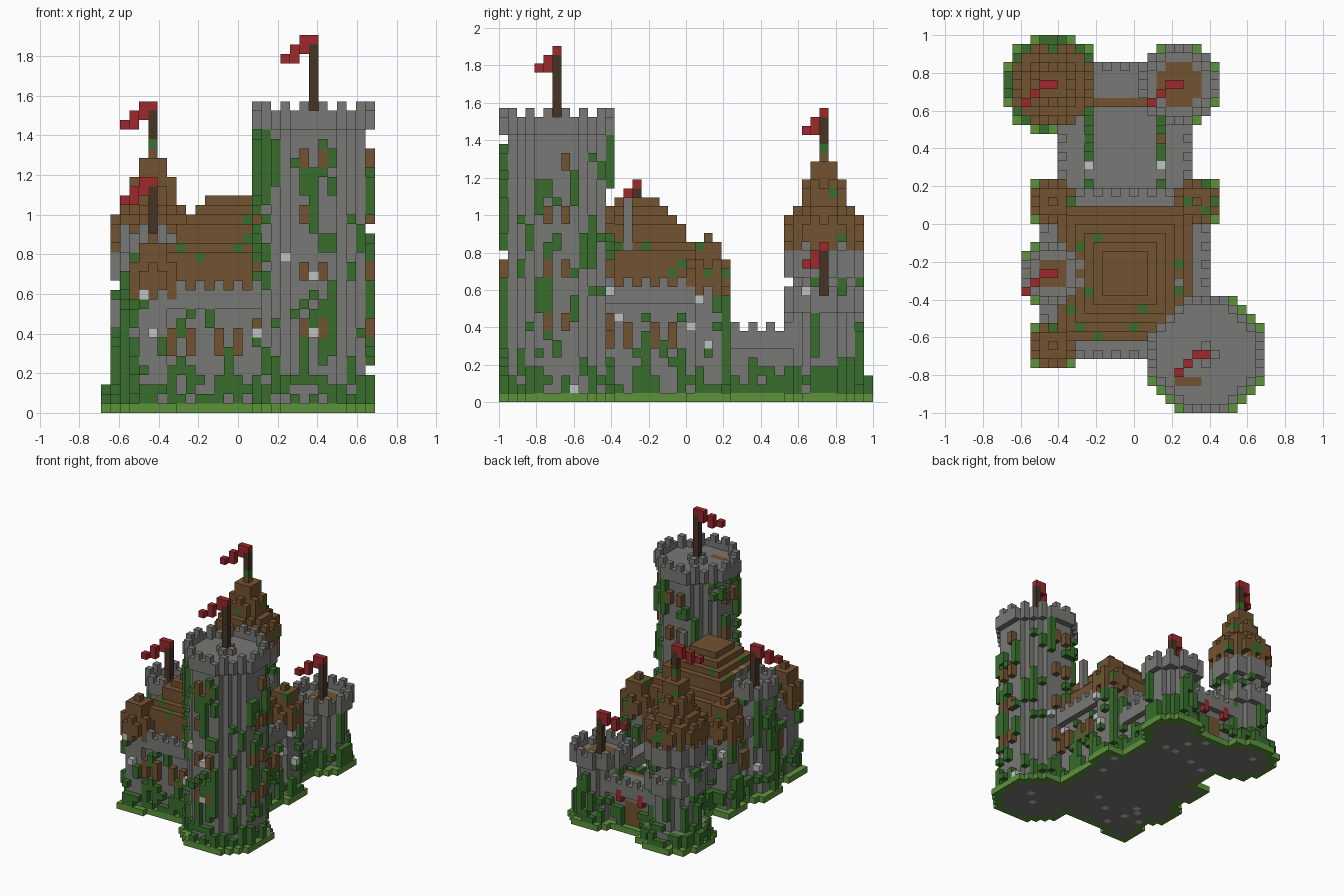
import bpy
import math
import random

if "Cube" in bpy.data.objects:
    bpy.data.objects.remove(bpy.data.objects["Cube"], do_unlink=True)

random.seed(7)
V = 2 / 42                       # block size
COLOURS = {
    "stone": (0.188, 0.188, 0.182),
    "pale_stone": (0.52, 0.54, 0.54),
    "wood": (0.168, 0.085, 0.030),
    "dark_wood": (0.06, 0.035, 0.018),
    "ivy": (0.04, 0.155, 0.025),
    "grass": (0.11, 0.29, 0.045),
    "banner_red": (0.34, 0.022, 0.025),
}
NAMES = list(COLOURS)
SIDES = ((1, 0), (-1, 0), (0, 1), (0, -1))
cells = {}                       # block position -> (part, colour)


def put(part, colour, i, j, k):
    cells[i, j, k] = (part, colour)


def box(part, colour, xs, ys, zs):
    for i in range(xs[0], xs[1] + 1):
        for j in range(ys[0], ys[1] + 1):
            for k in range(zs[0], zs[1] + 1):
                put(part, colour, i, j, k)


def disc_cells(c, r):
    n = int(r)
    return {(c[0] + a, c[1] + b) for a in range(-n, n + 1)
            for b in range(-n, n + 1) if a * a + b * b <= r * r}


def ring_cells(c, r):
    """Outline of a disc, in order round its centre."""
    flat = disc_cells(c, r)
    edge = [(i, j) for i, j in flat
            if any((i + a, j + b) not in flat for a, b in SIDES)]
    return sorted(edge, key=lambda p: math.atan2(p[1] - c[1], p[0] - c[0]))


def disc(part, colour, c, r, z0, z1):
    for i, j in disc_cells(c, r):
        for k in range(z0, z1 + 1):
            put(part, colour, i, j, k)


def parapet(part, c, r, z):
    """Flared rim two blocks high with merlons on top."""
    disc(part, "stone", c, r, z, z)
    for n, (i, j) in enumerate(ring_cells(c, r)):
        box(part, "stone", (i, i), (j, j), (z + 1, z + 1 + (n + 1) % 2))


def flag(part, c, z0, top):
    """Pole with a stepped banner blowing off its tip."""
    box(part, "dark_wood", (c[0], c[0]), (c[1], c[1]), (z0, top - 1))
    for a, b, d in ((0, 0, 0), (-1, 0, 0), (-1, 0, -1),
                    (-2, -1, -1), (-2, -1, -2), (-3, -2, -2)):
        put(part, "banner_red", c[0] + a, c[1] + b, top + d)


def stacked_roof(part, c, layers):
    """Stepped cone whose wider layers have toothed edges."""
    for r, z0, z1 in layers:
        disc(part, "wood", c, r, z0, z1)
        if r > 2 and z1 > z0:
            for i, j in ring_cells(c, r)[1::2]:
                del cells[i, j, z1]
    r, z0, z1 = layers[0]
    for i, j in ring_cells(c, r)[::2]:
        put(part, "wood", i, j, z0 - 1)


# Keep walls with an overhanging parapet
box("keep", "stone", (5, 21), (7, 23), (1, 12))
for xs, ys in (((4, 22), (6, 6)), ((4, 22), (24, 24)), ((4, 4), (6, 24)), ((22, 22), (6, 24))):
    box("keep_parapet", "stone", xs, ys, (11, 12))
for n in range(0, 19, 2):
    for i, j in ((4 + n, 6), (4 + n, 24), (4, 6 + n), (22, 6 + n)):
        put("keep_parapet", "stone", i, j, 13)

# Stepped hip roof and chimney
for k, h in enumerate((7, 7, 7, 7, 6, 5, 5, 4, 3, 2)):
    box("keep_roof", "wood", (13 - h, 13 + h), (15 - h, 15 + h), (13 + k, 13 + k))
box("chimney", "stone", (19, 19), (14, 14), (13, 22))

# Courtyard floor, walls with overhanging parapets, and gate
box("courtyard", "stone", (7, 19), (24, 37), (1, 1))
for x0, edge in ((7, 6), (18, 20)):
    box("courtyard_wall", "stone", (x0, x0 + 1), (24, 35), (1, 7))
    box("courtyard_parapet", "stone", (edge, edge), (25, 34), (6, 7))
    for j in range(26, 34, 2):
        put("courtyard_parapet", "stone", edge, j, 8)
box("back_wall", "stone", (8, 17), (35, 37), (1, 7))
box("back_parapet", "stone", (8, 17), (38, 38), (6, 7))
for i in range(9, 18, 2):
    put("back_parapet", "stone", i, 38, 8)
box("walkway", "wood", (8, 17), (34, 34), (7, 7))
box("bench", "wood", (17, 17), (29, 31), (2, 3))
box("gate", "wood", (11, 13), (37, 37), (1, 4))
for i in (10, 14):
    box("gate_banner", "banner_red", (i, i), (38, 38), (5, 6))

# Corner turrets of the keep
for c in ((5, 7), (5, 23), (21, 23)):
    disc("corner_turret", "stone", c, 1.5, 1, 12)
    stacked_roof("turret_roof", c, ((2.5, 13, 15), (1.5, 16, 17), (0.5, 18, 18)))

# Side tower rising from the keep wall
side = (5, 15)
disc("side_tower", "stone", side, 2.5, 1, 17)
parapet("side_parapet", side, 3.5, 17)
disc("side_floor", "wood", side, 1.5, 17, 17)
flag("side_flag", side, 18, 24)

# Small back tower
small = (19, 36)
disc("small_tower", "stone", small, 3.5, 1, 10)
parapet("small_parapet", small, 4.4, 10)
disc("small_floor", "wood", small, 2.5, 10, 10)
flag("small_flag", small, 11, 17)

# Spired back tower: plinth, lower rim, neck, upper rim and spire
spire = (5, 36)
disc("spire_tower", "stone", spire, 4.4, 1, 2)
parapet("spire_parapet", spire, 4.4, 9)
disc("spire_tower", "stone", spire, 3.5, 1, 17)
disc("spire_parapet", "stone", spire, 4.4, 14, 16)
stacked_roof("spire_roof", spire, ((4.5, 18, 20), (3.5, 21, 21), (2.5, 22, 24),
                                   (1.5, 25, 26), (0.5, 27, 28)))
flag("spire_flag", spire, 29, 32)

# Tall front tower, with a stone foot round its pole
tall = (22, 6)
disc("tall_tower", "stone", tall, 5.5, 1, 30)
parapet("tall_parapet", tall, 6.35, 30)
disc("pole_foot", "stone", tall, 1, 31, 31)
box("trapdoor", "wood", (19, 21), (3, 3), (30, 30))
flag("tall_flag", tall, 31, 39)

# Shutters on the tall tower, in pairs facing each side
for k in (8, 14, 20, 26):
    for a, b in SIDES:
        for s in (-1, 1):
            i, j = tall[0] + a * 6 + b * s, tall[1] + b * 6 + a * s
            if (i, j, k) not in cells and random.random() < 0.85:
                box("tower_shutter", "wood", (i, i), (j, j), (k, k + 1))

# Shutters on the keep walls
for n in (7, 9, 12, 14):
    box("keep_shutter", "wood", (n, n), (6, 6), (6, 8))
    box("keep_shutter", "wood", (22, 22), (n + 5, n + 5), (6, 8))
for n in (10, 11, 19, 20):
    box("keep_shutter", "wood", (4, 4), (n, n), (6, 8))

# Grass rim around a stone foundation
ground = {(i, j) for i, j, k in cells if k == 1}
spread = {(i + a, j + b) for i, j in ground for a in (-1, 0, 1) for b in (-1, 0, 1)}
for i, j in spread:
    put("foundation", "stone" if (i, j) in ground else "grass", i, j, 0)

# Ivy and odd pale stones on the outside of the walls, below the parapets
columns = {}
for (i, j, k), (part, colour) in cells.items():
    if colour == "stone" and k > 0 and part not in ("courtyard", "chimney", "pole_foot") \
            and not part.endswith("parapet"):
        for a, b in SIDES:
            p = (i + a, j + b)
            if p in spread and p + (k,) not in cells:
                columns.setdefault(p, set()).add(k)
for (i, j), heights in sorted(columns.items()):
    growing = False
    for k in sorted(heights, reverse=True):
        if k > 29:
            continue
        start = 0.55 if k < 4 else 0.15
        growing = random.random() < (0.66 if growing else start)
        if k < 18 and random.random() < 0.016:
            put("loose_stone", "pale_stone", i, j, k)
        elif growing:
            put("ivy", "ivy", i, j, k)

# Mossy roof blocks and pale stones in the foundation
for p in sorted(cells):
    part, colour = cells[p]
    if part.endswith("roof") and random.random() < 0.07:
        cells[p] = (part, "ivy")
    elif part == "foundation" and colour == "stone" and random.random() < 0.03:
        cells[p] = (part, "pale_stone")

# Materials
materials = []
for name, rgb in COLOURS.items():
    m = bpy.data.materials.new(name)
    m.use_nodes = True
    m.diffuse_color = (*rgb, 1)
    m.node_tree.nodes["Principled BSDF"].inputs["Base Color"].default_value = (*rgb, 1)
    materials.append(m)


def build(part, blocks):
    """Mesh the exposed block faces of one part."""
    verts, faces, mats = {}, [], []
    for p, colour in blocks:
        for axis in range(3):
            u, w = (axis + 1) % 3, (axis + 2) % 3
            for s in (0, 1):
                q = list(p)
                q[axis] += 2 * s - 1
                if tuple(q) in cells:
                    continue
                face = []
                for du, dw in ((0, 0), (1, 0), (1, 1), (0, 1)):
                    c = list(p)
                    c[axis] += s
                    c[u] += du
                    c[w] += dw
                    face.append(verts.setdefault(tuple(c), len(verts)))
                faces.append(face if s else face[::-1])
                mats.append(NAMES.index(colour))
    mesh = bpy.data.meshes.new(part)
    mesh.from_pydata([((x - 14.5) * V, (y - 21) * V, z * V) for x, y, z in verts], [], faces)
    used = sorted(set(mats))
    for n in used:
        mesh.materials.append(materials[n])
    for poly, n in zip(mesh.polygons, mats):
        poly.material_index = used.index(n)
    bpy.context.collection.objects.link(bpy.data.objects.new(part, mesh))


parts = {}
for p, (part, colour) in cells.items():
    parts.setdefault(part, []).append((p, colour))
for part, blocks in parts.items():
    build(part, blocks)
